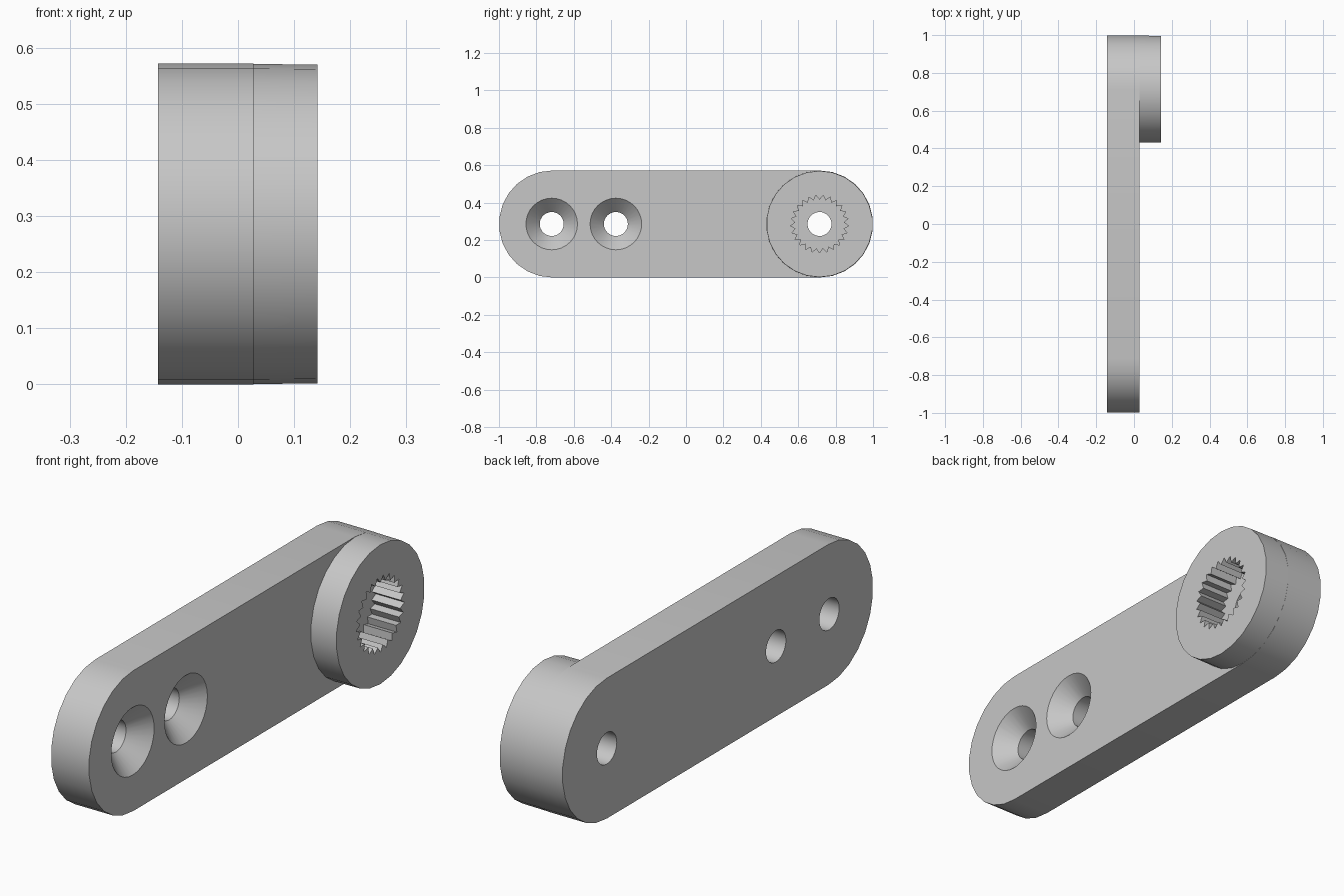
import bpy
import bmesh
from math import sin, cos, pi

cube = bpy.data.objects.get("Cube")
if cube:
    bpy.data.objects.remove(cube, do_unlink=True)

R = 0.286                 # end radius, also the height of the centre line
END = 1 - R               # y of the end centres
BACK, FACE, TOP = -0.143, 0.028, 0.142
HOLE = 0.064
SIDES = 26

grey = bpy.data.materials.new("plain grey")
grey.use_nodes = True
grey.diffuse_color = (0.57, 0.57, 0.57, 1)
grey.node_tree.nodes["Principled BSDF"].inputs["Base Color"].default_value = grey.diffuse_color


def arc(y, r, start, end, steps):
    """Points (y, z) along an arc about the centre line."""
    angles = [start + (end - start) * i / steps for i in range(steps + 1)]
    return [(y + r * cos(a), R + r * sin(a)) for a in angles]


def circle(y, r, sides):
    return arc(y, r, 0, 2 * pi, sides)[:-1]


def loft(name, sections):
    """Solid through matching outlines, given as (x, points) pairs."""
    bm = bmesh.new()
    rings = [[bm.verts.new((x, y, z)) for y, z in pts] for x, pts in sections]
    n = len(rings[0])
    for a, b in zip(rings, rings[1:]):
        for i in range(n):
            j = (i + 1) % n
            bm.faces.new((a[i], a[j], b[j], b[i]))
    bm.faces.new(rings[0])
    bm.faces.new(rings[-1])
    bmesh.ops.recalc_face_normals(bm, faces=bm.faces)
    mesh = bpy.data.meshes.new(name)
    bm.to_mesh(mesh)
    bm.free()
    mesh.materials.append(grey)
    obj = bpy.data.objects.new(name, mesh)
    bpy.context.collection.objects.link(obj)
    return obj


def combine(target, other, operation):
    """Apply a boolean and discard the second solid."""
    mod = target.modifiers.new(operation, 'BOOLEAN')
    mod.operation = operation
    mod.solver = 'EXACT'
    mod.object = other
    bpy.context.view_layer.objects.active = target
    bpy.ops.object.modifier_apply(modifier=mod.name)
    bpy.data.objects.remove(other, do_unlink=True)


# Flat bar with round ends
half = SIDES // 2
outline = arc(END, R, -pi / 2, pi / 2, half) + arc(-END, R, pi / 2, 3 * pi / 2, half)
arm = loft("lever_arm", [(BACK, outline), (FACE, outline)])

# Slightly tapered round boss, rooted a little inside the bar
root = arc(END, R - 0.0005, -pi / 2, 3 * pi / 2, SIDES)[:-1]
rim = arc(END, R - 0.002, -pi / 2, 3 * pi / 2, SIDES)[:-1]
boss = loft("boss", [(FACE - 0.02, root), (TOP, rim)])
combine(arm, boss, 'UNION')

# Toothed socket in the boss
teeth = 25
socket = []
for i in range(2 * teeth):
    r = 0.155 if i % 2 == 0 else 0.13
    a = -pi / 2 + pi * i / teeth
    socket.append((END + r * cos(a), R + r * sin(a)))
combine(arm, loft("socket_cutter", [(FACE - 0.015, socket), (TOP + 0.1, socket)]), 'DIFFERENCE')

# Shaft hole behind the socket
shaft = circle(END, HOLE, 32)
combine(arm, loft("shaft_cutter", [(BACK - 0.1, shaft), (TOP + 0.1, shaft)]), 'DIFFERENCE')

# Countersunk screw holes
wide, depth, extra = 0.138, 0.075, 0.02
slope = (wide - HOLE) / depth
for y in (-0.718, -0.375):
    bore = circle(y, HOLE, 32)
    mouth = circle(y, wide + slope * extra, 32)
    cutter = loft("screw_cutter", [(BACK - 0.1, bore), (FACE - depth, bore), (FACE + extra, mouth)])
    combine(arm, cutter, 'DIFFERENCE')

# Smooth the curved walls, keep the edges crisp
bpy.ops.object.select_all(action='DESELECT')
arm.select_set(True)
bpy.context.view_layer.objects.active = arm
bpy.ops.object.shade_smooth_by_angle(angle=pi / 6)
